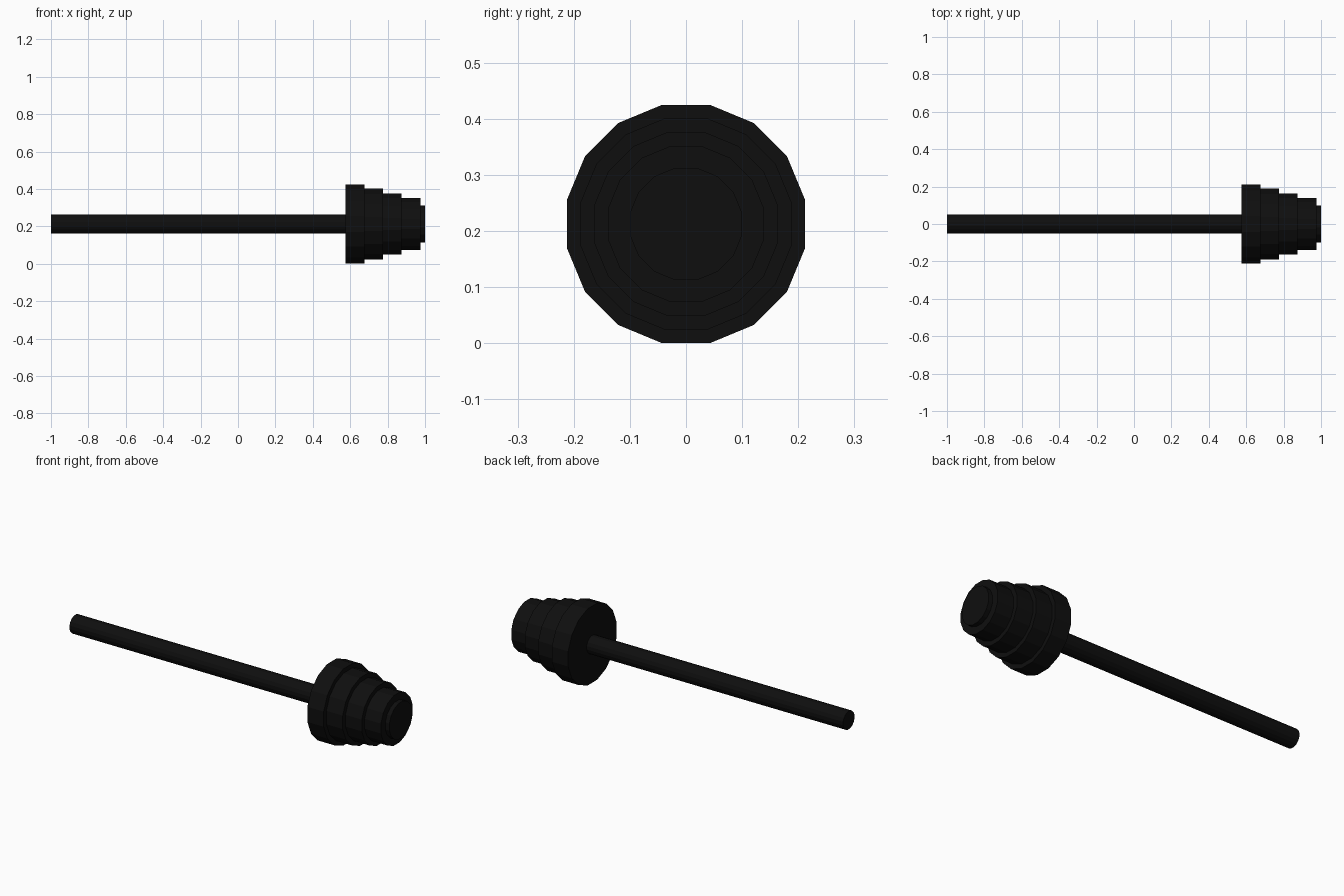
import bpy
import bmesh
from math import pi, cos
from mathutils import Matrix

SIDES = 16
AXIS_HEIGHT = 0.2125

cube = bpy.data.objects.get("Cube")
if cube:
    bpy.data.objects.remove(cube, do_unlink=True)

black = bpy.data.materials.new("matte_black")
black.use_nodes = True
colour = (0.0045, 0.0045, 0.0045, 1)
black.diffuse_color = colour
black.node_tree.nodes["Principled BSDF"].inputs["Base Color"].default_value = colour


def disc(name, x_start, x_end, half_height):
    """Faceted cylinder along x, with a flat facet on top."""
    radius = half_height / cos(pi / SIDES)
    turn = Matrix.Rotation(pi / 2, 4, 'Y') @ Matrix.Rotation(pi / SIDES, 4, 'Z')
    bm = bmesh.new()
    bmesh.ops.create_cone(bm, cap_ends=True, segments=SIDES, radius1=radius,
                          radius2=radius, depth=x_end - x_start, matrix=turn)
    mesh = bpy.data.meshes.new(name)
    bm.to_mesh(mesh)
    bm.free()
    mesh.materials.append(black)
    obj = bpy.data.objects.new(name, mesh)
    obj.location = ((x_start + x_end) / 2, 0, AXIS_HEIGHT)
    bpy.context.collection.objects.link(obj)


# Long bar, running a little way into the largest plate
disc("bar", -1, 0.6, 0.05)

# Weight plates, stepping down towards the end
for i, half_height in enumerate((0.2125, 0.1885, 0.164, 0.139)):
    start = 0.575 + 0.1 * i
    disc(f"weight_plate_{i + 1}", start, start + 0.1, half_height)

# End collar
disc("end_collar", 0.95, 1, 0.1)
